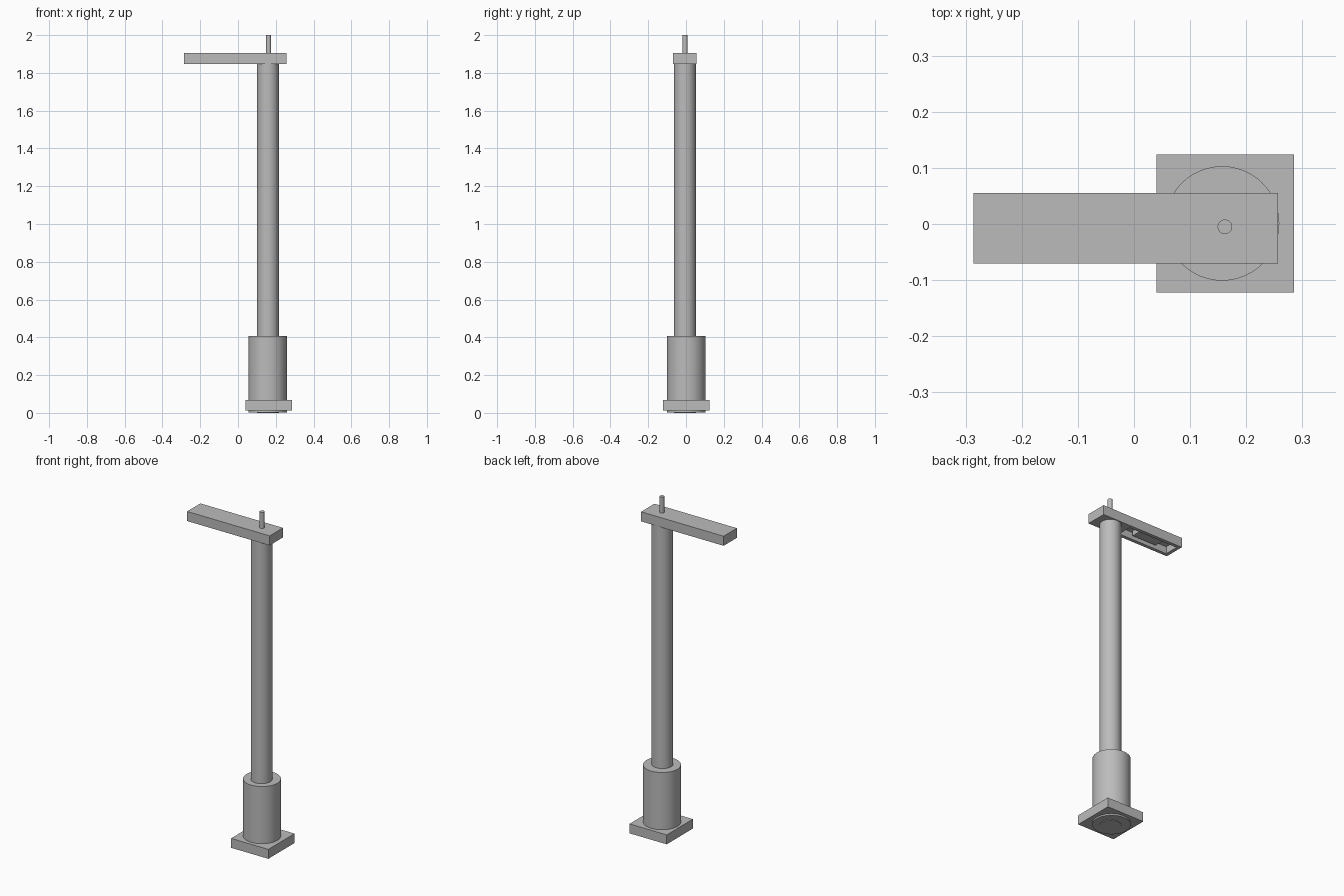
import bpy, bmesh
from math import radians
from mathutils import Matrix, Vector

cube = bpy.data.objects.get("Cube")
if cube:
    bpy.data.objects.remove(cube, do_unlink=True)

grey = bpy.data.materials.new("plain grey")
grey.use_nodes = True
colour = (0.5, 0.5, 0.5, 1)
grey.diffuse_color = colour
grey.node_tree.nodes["Principled BSDF"].inputs["Base Color"].default_value = colour


def finish(bm, name):
    mesh = bpy.data.meshes.new(name)
    bm.to_mesh(mesh)
    bm.free()
    mesh.materials.append(grey)
    obj = bpy.data.objects.new(name, mesh)
    bpy.context.collection.objects.link(obj)
    return obj


def box_mesh(x, y, z):
    bm = bmesh.new()
    size = Vector((x[1] - x[0], y[1] - y[0], z[1] - z[0]))
    centre = Vector((sum(x), sum(y), sum(z))) / 2
    bmesh.ops.create_cube(bm, size=1, matrix=Matrix.Translation(centre) @ Matrix.Diagonal(size).to_4x4())
    return bm


def cylinder(name, x, y, radius, z0, z1, sides=48):
    bm = bmesh.new()
    bmesh.ops.create_cone(bm, cap_ends=True, segments=sides, radius1=radius, radius2=radius,
                          depth=z1 - z0, matrix=Matrix.Translation((x, y, (z0 + z1) / 2)))
    obj = finish(bm, name)
    bpy.ops.object.select_all(action='DESELECT')
    obj.select_set(True)
    bpy.context.view_layer.objects.active = obj
    bpy.ops.object.shade_smooth_by_angle(angle=radians(30))


# Foot: square plate, with the sleeve passing just below it
finish(box_mesh((0.04, 0.285), (-0.122, 0.124), (0.012, 0.068)), "base_plate")
cylinder("base_sleeve", 0.157, 0.001, 0.102, 0.003, 0.408)

# Post and the thin rod on top
cylinder("pole", 0.159, -0.006, 0.058, 0.0, 1.85)
cylinder("top_rod", 0.162, -0.005, 0.013, 1.89, 2.0, 24)

# Lamp arm with a recess sunk into its underside
arm = box_mesh((-0.286, 0.257), (-0.07, 0.055), (1.848, 1.905))
arm.faces.ensure_lookup_table()
under = min(arm.faces, key=lambda f: f.calc_center_median().z)
bmesh.ops.inset_region(arm, faces=[under], thickness=0.02, use_even_offset=True)
for v in under.verts:
    if v.co.x > 0:
        v.co.x = 0.06
sunk = bmesh.ops.extrude_discrete_faces(arm, faces=[under])["faces"][0]
bmesh.ops.translate(arm, verts=sunk.verts, vec=(0, 0, 0.042))
bmesh.ops.recalc_face_normals(arm, faces=arm.faces)
finish(arm, "lamp_arm")

# Lamp block inside the recess
finish(box_mesh((-0.18, -0.02), (-0.035, 0.02), (1.86, 1.892)), "lamp")
